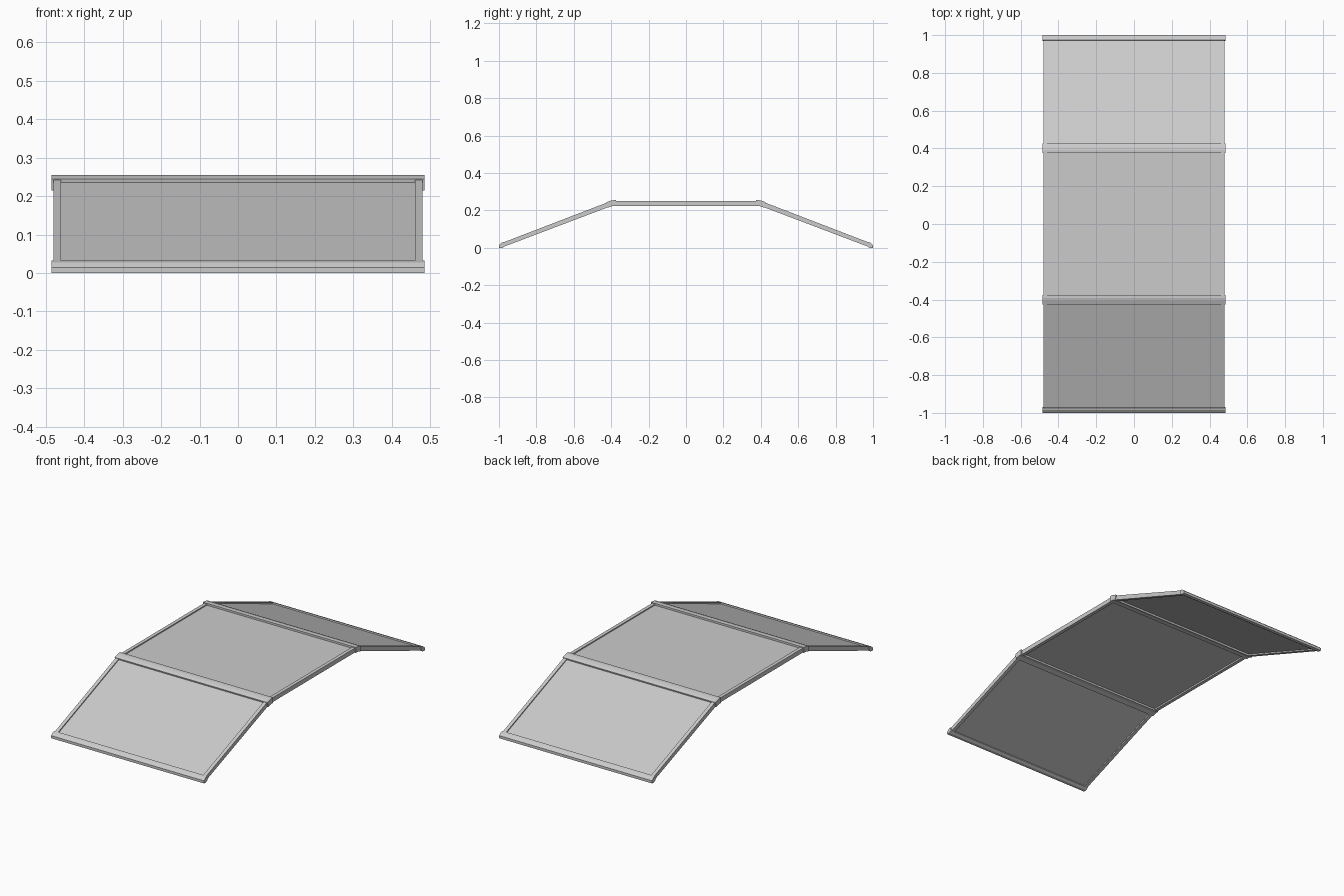
import bpy
import bmesh

cube = bpy.data.objects.get("Cube")
if cube:
    bpy.data.objects.remove(cube, do_unlink=True)

grey = bpy.data.materials.new("light grey metal")
grey.use_nodes = True
colour = (0.6, 0.6, 0.6, 1)
grey.diffuse_color = colour
grey.node_tree.nodes["Principled BSDF"].inputs["Base Color"].default_value = colour


def extrude_profile(name, profile, x0, x1):
    """Sweep a closed (y, z) outline along x."""
    bm = bmesh.new()
    ends = [[bm.verts.new((x, y, z)) for y, z in profile] for x in (x0, x1)]
    for ring in ends:
        bm.faces.new(ring)
    n = len(profile)
    for i in range(n):
        j = (i + 1) % n
        bm.faces.new((ends[0][i], ends[0][j], ends[1][j], ends[1][i]))
    bmesh.ops.recalc_face_normals(bm, faces=bm.faces)
    mesh = bpy.data.meshes.new(name)
    bm.to_mesh(mesh)
    bm.free()
    mesh.materials.append(grey)
    obj = bpy.data.objects.new(name, mesh)
    bpy.context.collection.objects.link(obj)
    return obj


def sheet(start, top, bottom):
    """Outline of one bent layer: slope up, flat, slope down."""
    upper = [(-start, top[0]), (-0.402, top[1]), (0.402, top[1]), (start, top[0])]
    lower = [(start, bottom[0]), (0.396, bottom[1]), (-0.396, bottom[1]), (-start, bottom[0])]
    return upper + lower


# Side rails following the fold
rail = sheet(0.982, (0.027, 0.250), (0.003, 0.225))
for side, a, b in (("right", -0.48, -0.46), ("left", 0.46, 0.48)):
    extrude_profile(side + "_side_rail", rail, a, b)

# Thin infill panels, recessed in the frame on both faces
extrude_profile("folded_infill_panels",
                sheet(0.98, (0.021, 0.244), (0.011, 0.234)), -0.465, 0.465)

# Cross bars at the two folds and the two outer edges
fold = [(-0.425, 0.244), (-0.408, 0.251), (-0.392, 0.255), (-0.375, 0.255),
        (-0.375, 0.223), (-0.394, 0.223), (-0.418, 0.215)]
edge = [(-1.0, 0.0), (-1.0, 0.015), (-0.985, 0.028), (-0.973, 0.032),
        (-0.968, 0.009), (-0.982, 0.0)]
for label, sign in (("front", 1), ("back", -1)):
    for part, outline in (("fold_bar", fold), ("edge_bar", edge)):
        extrude_profile(label + "_" + part,
                        [(sign * y, z) for y, z in outline], -0.485, 0.485)
